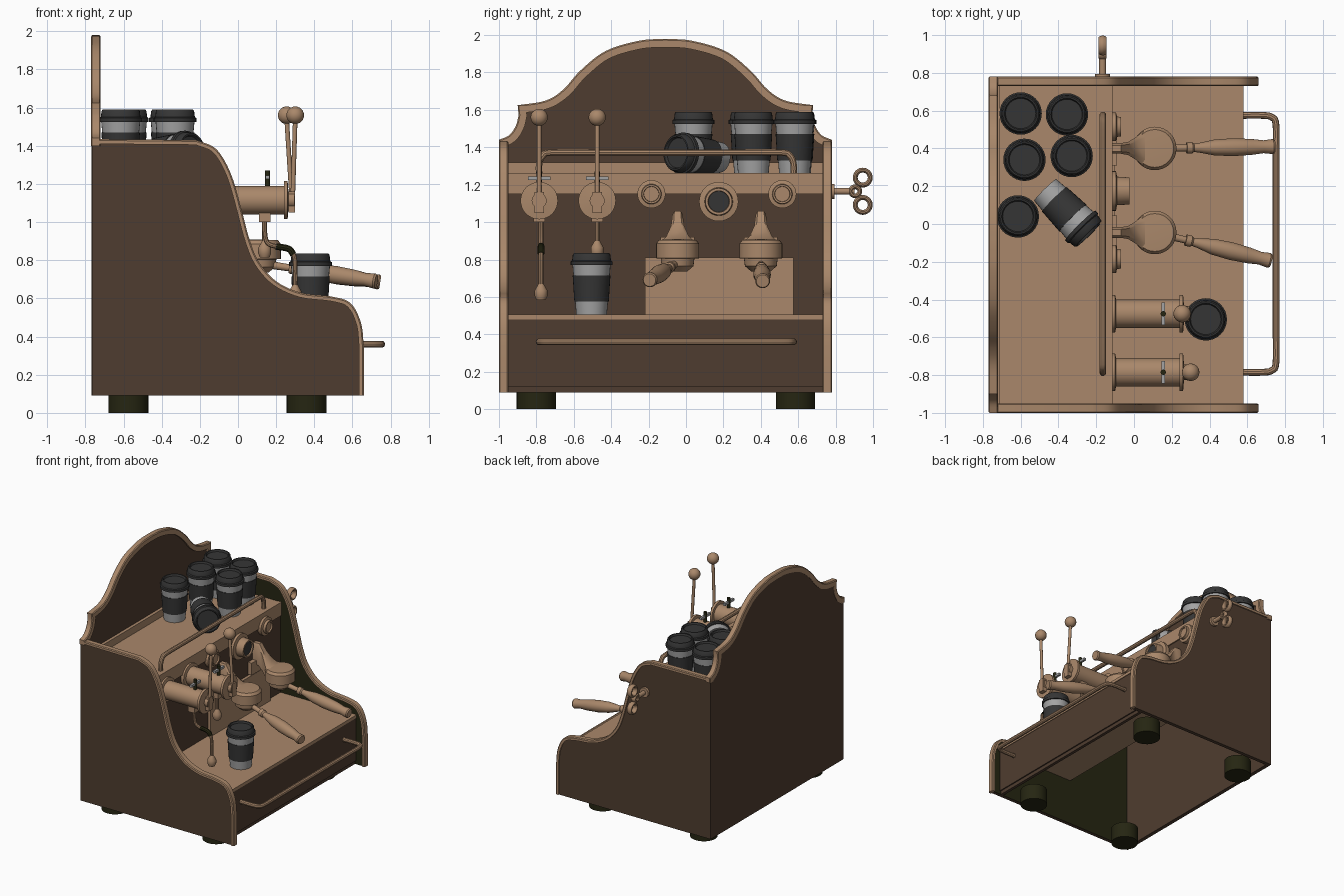
import bpy, bmesh, math
from mathutils import Vector, Matrix

if "Cube" in bpy.data.objects:
    bpy.data.objects.remove(bpy.data.objects["Cube"])

def mat(name, r, g, b):
    m = bpy.data.materials.new(name)
    m.diffuse_color = (r, g, b, 1)
    m.use_nodes = True
    m.node_tree.nodes["Principled BSDF"].inputs["Base Color"].default_value = m.diffuse_color
    return m

TAN = mat("tan_metal", .40, .245, .145)
BROWN = mat("dark_brown", .078, .046, .029)
OLIVE = mat("dark_olive", .019, .019, .006)
GREY = mat("cup_grey", .37, .37, .37)
BLACK = mat("cup_black", .036, .036, .036)
CY = -.11  # middle of the body along y

def finish(name, bm, mats):
    bmesh.ops.recalc_face_normals(bm, faces=bm.faces)
    me = bpy.data.meshes.new(name)
    bm.to_mesh(me)
    bm.free()
    for m in mats:
        me.materials.append(m)
    ob = bpy.data.objects.new(name, me)
    bpy.context.collection.objects.link(ob)
    return ob

def box(name, x, y, z, m):
    bm = bmesh.new()
    bmesh.ops.create_cube(bm, size=1)
    for v in bm.verts:
        v.co = [(a + b) / 2 + c * (b - a) for (a, b), c in zip((x, y, z), v.co)]
    return finish(name, bm, [m])

def smooth(pts, n=5):
    """Catmull-Rom curve through points"""
    p = [Vector(q) for q in pts]
    p = [2 * p[0] - p[1]] + p + [2 * p[-1] - p[-2]]
    out = []
    for i in range(1, len(p) - 2):
        a, b, c, d = p[i - 1:i + 3]
        for k in range(n):
            t = k / n
            out.append(.5 * (2 * b + (c - a) * t + (2 * a - 5 * b + 4 * c - d) * t * t
                             + (3 * b - a - 3 * c + d) * t ** 3))
    return out + [p[-2]]

def inset(pts, t):
    out = []
    for i, p in enumerate(pts):
        d = (pts[min(i + 1, len(pts) - 1)] - pts[max(i - 1, 0)]).normalized()
        out.append(p + t * Vector((-d.y, d.x)))
    return out

def place(p, axis, a):
    return (p[0], a, p[1]) if axis == 'y' else (a, p[0], p[1])

def slab(name, pts, axis, a, b, mats):
    bm = bmesh.new()
    f = bm.faces.new([bm.verts.new(place(p, axis, a)) for p in pts])
    r = bmesh.ops.extrude_face_region(bm, geom=[f])
    for v in r['geom']:
        if isinstance(v, bmesh.types.BMVert):
            v.co['xyz'.index(axis)] = b
    return finish(name, bm, mats)

def band(name, pts, t, axis, a, b):
    """Rounded trim strip following a profile"""
    bm = bmesh.new()
    e, m = .006, inset(pts, e := .007)
    i, s = inset(pts, t), (1 if b > a else -1)
    rings = [(pts, a + s * e), (pts, b - s * e), (m, b), (i, b), (i, a), (m, a)]
    vs = [[bm.verts.new(place(p, axis, w)) for p in ps] for ps, w in rings]
    for k in range(6):
        u, v = vs[k], vs[(k + 1) % 6]
        for j in range(len(pts) - 1):
            bm.faces.new((u[j], u[j + 1], v[j + 1], v[j]))
    for end in (0, -1):
        bm.faces.new([r[end] for r in vs])
    return finish(name, bm, [TAN])

def lathe(name, prof, at, direction, mats, idx=None, n=32):
    """Turn an (r, h) profile around a direction from a base point"""
    M = Matrix.Translation(at) @ Vector(direction).to_track_quat('Z', 'Y').to_matrix().to_4x4()
    bm = bmesh.new()
    rings = [[bm.verts.new(M @ Vector((r * math.cos(2 * math.pi * k / n), r * math.sin(2 * math.pi * k / n), h)))
              for k in range(n if r > 0 else 1)] for r, h in prof]
    for j, (u, v) in enumerate(zip(rings, rings[1:])):
        for k in range(n):
            q = [u[k % len(u)], u[(k + 1) % len(u)], v[(k + 1) % len(v)], v[k % len(v)]]
            f = bm.faces.new(list(dict.fromkeys(q)))
            f.material_index = idx[j] if idx else 0
    return finish(name, bm, mats)

def rod(name, a, b, r, m, n=24):
    d = Vector(b) - Vector(a)
    return lathe(name, [(0, 0), (r, 0), (r, d.length), (0, d.length)], a, d, [m], n=n)

def tube(name, pts, r, m, n=5):
    cu = bpy.data.curves.new(name, 'CURVE')
    cu.dimensions, cu.bevel_depth, cu.bevel_resolution, cu.use_fill_caps = '3D', r, 3, True
    sp = cu.splines.new('POLY')
    ps = smooth(pts, n)
    sp.points.add(len(ps) - 1)
    for q, p in zip(sp.points, ps):
        q.co = (*p, 1)
    cu.materials.append(m)
    ob = bpy.data.objects.new(name, cu)
    bpy.context.collection.objects.link(ob)

# side panels with trim
side = [Vector((.66, .09)), Vector((.66, .2))] + smooth(
    [(.66, .34), (.645, .47), (.59, .575), (.49, .61), (.33, .63), (.2, .69), (.11, .79), (.06, .91),
     (.02, 1.06), (-.025, 1.22), (-.075, 1.33), (-.13, 1.395), (-.22, 1.43)]) + [Vector((-.765, 1.435))]
for nm, s in (("left", -1), ("right", 1)):
    band(nm + "_side_trim", side, .025, 'y', CY + s * .84, CY + s * .89)
    ob = slab(nm + "_side_panel", inset(side, .018) + [Vector((-.765, .09))], 'y',
              CY + s * .85, CY + s * .88, [BROWN, OLIVE])
    for f in ob.data.polygons:
        f.material_index = int(f.normal.y * s < -.5)

# arched back board with trim
half = [Vector((.89, 1.40))] + smooth([(.89, 1.44), (.835, 1.465), (.80, 1.515), (.785, 1.57)], 4) + smooth(
    [(.79, 1.625), (.64, 1.65), (.545, 1.71), (.455, 1.81), (.32, 1.915), (.14, 1.97), (0, 1.98)])
arch = half + [Vector((-p.x, p.y)) for p in reversed(half[:-1])]
arch = [Vector((p.x + CY, p.y)) for p in arch]
band("back_board_trim", arch, .045, 'x', -.77, -.72)
slab("back_board", inset(arch, .03) + [Vector((CY - .86, .09)), Vector((CY + .86, .09))], 'x', -.767, -.735, [BROWN])

# body: shelf, fascia, front panel, tray, drawer
Y = (-.96, .74)
box("cup_shelf", (-.74, -.12), Y, (1.22, 1.26), TAN)
box("shelf_back_ledge", (-.74, -.71), Y, (1.26, 1.32), TAN)
box("top_fascia", (-.15, -.115), Y, (1.15, 1.262), TAN)
box("front_panel", (-.15, -.125), Y, (.49, 1.15), BROWN)
box("splash_plate", (-.13, -.1), (-.22, .575), (.5, .81), TAN)
box("drip_tray", (-.15, .58), Y, (.48, .505), TAN)
box("drawer_front", (.55, .575), Y, (.12, .48), BROWN)
box("drawer_sill", (.54, .565), Y, (.09, .12), BROWN)

# feet
for x in (-.575, .36):
    for y in (-.8, .585):
        rod("foot", (x, y, 0), (x, y, .13), .105, OLIVE, 32)

# drawer rail and cup rail
def rail(name, pts):
    tube(name, pts, .018, TAN, 4)
rail("drawer_rail", [(.57, -.785, .36), (.68, -.785, .36), (.73, -.775, .36), (.752, -.73, .36), (.752, -.5, .36),
                     (.752, .3, .36), (.752, .52, .36), (.73, .565, .36), (.68, .575, .36), (.57, .575, .36)])
rail("cup_rail", [(-.165, -.785, 1.25), (-.165, -.785, 1.31), (-.165, -.765, 1.355), (-.165, -.71, 1.372),
                  (-.165, -.4, 1.372), (-.165, .2, 1.372), (-.165, .5, 1.372), (-.165, .555, 1.355),
                  (-.165, .575, 1.31), (-.165, .575, 1.25)])

# takeaway cups
CUP = [(0, 0), (.082, 0), (.088, .07), (.092, .07), (.101, .21), (.097, .21), (.102, .265), (.112, .265),
       (.112, .285), (.104, .29), (.1, .322), (.094, .33), (.086, .33), (.08, .315), (0, .315)]
IDX = [0, 0, 1, 1, 1, 0] + [1] * 8
for x, y, z in ((-.6, .585, 1.26), (-.355, .58, 1.26), (-.58, .34, 1.26), (-.33, .36, 1.26),
                (-.615, .04, 1.26), (.38, -.505, .505)):
    lathe("cup", CUP, (x, y, z), (0, 0, 1), [GREY, BLACK], IDX)
lathe("fallen_cup", CUP, (-.47, .18, 1.345), (.7, -.71, .08), [GREY, BLACK], IDX)

# gauges
def dial(name, y, z, r, depth, face):
    lathe(name, [(0, 0), (r, 0), (r, .03), (r * .72, .035), (r * .68, depth), (r * .55, depth),
                 (r * .53, depth - .012), (0, depth - .012)], (-.125, y, z), (1, 0, 0), [TAN, face],
          [0] * 6 + [1])
dial("left_gauge", -.185, 1.15, .075, .055, TAN)
dial("main_gauge", .175, 1.11, .105, .1, BLACK)
dial("right_gauge", .515, 1.15, .075, .055, TAN)

# brew groups with filter handles
for y, end in ((-.045, (.725, -.195, .69)), (.4, (.745, .41, .685))):
    bm = bmesh.new()
    prev = None
    for x, w, lo, hi in ((-.125, .028, .9, 1.06), (-.07, .028, .88, 1.06), (-.03, .035, .85, 1.0),
                         (.01, .06, .83, .945), (.06, .1, .82, .905), (.11, .1, .82, .9)):
        q = [bm.verts.new((x, y + a * w * k, b)) for a, b, k in
             ((-1, lo, 1), (1, lo, 1), (1, hi - .02, 1), (.6, hi, 1), (-.6, hi, 1), (-1, hi - .02, 1))]
        if prev:
            for k in range(6):
                bm.faces.new((prev[k], prev[(k + 1) % 6], q[(k + 1) % 6], q[k]))
        else:
            bm.faces.new(q)
        prev = q
    bm.faces.new(prev)
    finish("group_arm", bm, [TAN])
    box("group_mount", (-.125, -.09), (y - .09, y + .09), (.82, .92), TAN)
    lathe("group_head", [(0, -.06), (.05, -.06), (.085, -.03), (.09, .01), (.115, .012), (.115, .09), (.1, .11),
                         (0, .115)], (.11, y, .795), (0, 0, 1), [TAN])
    a = Vector((.11, y, .785))
    d = Vector(end) - a
    L = d.length
    lathe("filter_handle", [(0, .08), (.02, .08), (.018, .17), (.03, .17), (.03, .2), (.022, .21), (.026, .24),
                            (.042, .32), (.047, .42), (.042, .52), (.034, L - .06), (.04, L - .01), (.034, L),
                            (0, L)], a, d, [TAN])

# lever valves with steam wands
for nm, y, ball in (("left", -.785, .3), ("right", -.475, .255)):
    lathe(nm + "_valve", [(0, 0), (.1, 0), (.1, .025), (.075, .03), (.075, .365), (.1, .365), (.1, .385),
                          (.04, .39), (.04, .42), (0, .42)], (-.125, y, 1.115), (1, 0, 0), [TAN])
    box(nm + "_lever_bracket", (.265, .3), (y - .025, y + .025), (1.05, 1.16), TAN)
    rod(nm + "_lever", (.285, y, 1.07), (ball, y, 1.54), .012, TAN)
    lathe(nm + "_lever_ball", [(.046 * math.sin(math.pi * k / 12) if 0 < k < 12 else 0,
                                -.046 * math.cos(math.pi * k / 12)) for k in range(13)],
          (ball, y, 1.56), (0, 0, 1), [TAN])
    box(nm + "_valve_block", (.11, .17), (y - .03, y + .03), (1.0, 1.07), TAN)
    rod(nm + "_tap_stem", (.155, y, 1.17), (.155, y, 1.27), .014, OLIVE)
    box(nm + "_tap_bar", (.145, .165), (y - .06, y + .06), (1.225, 1.245), GREY)
NOZ = [(0, 0), (.025, 0), (.034, .02), (.034, .05), (.014, .085), (0, .085)]
y = -.475
tube("short_wand", [(.14, y, 1.02), (.14, y, .95), (.14, y, .87)], .013, TAN)
lathe("short_wand_nozzle", NOZ, (.14, y, .815), (0, 0, 1), [TAN])
y = -.775
tube("long_wand", [(.14, y, 1.02), (.14, y, .95), (.155, y, .89), (.21, y, .87), (.265, y, .86), (.295, y, .82),
                   (.3, y, .74), (.3, y, .65)], .013, TAN)
tube("wand_grip", [(.2, y, .872), (.265, y, .86), (.29, y, .83)], .018, OLIVE)
lathe("long_wand_nozzle", NOZ, (.3, y, .585), (0, 0, 1), [TAN])

# wind-up key on the right side
rod("key_shaft", (-.166, .76, 1.165), (-.166, .9, 1.165), .018, TAN)
rod("key_collar", (-.166, .775, 1.165), (-.166, .795, 1.165), .04, TAN)
for yy, zz, r in ((.905, 1.165, .024), (.945, 1.238, .04), (.945, 1.092, .04)):
    lathe("key_loop", [(r + .013 * math.cos(a), .022 * math.sin(a)) for a in
                       [2 * math.pi * k / 10 for k in range(11)]], (-.166, yy, zz), (1, 0, 0), [TAN], n=24)

# finish: rods to mesh, smooth shading with sharp edges
bpy.ops.object.select_all(action='SELECT')
bpy.context.view_layer.objects.active = bpy.data.objects["cup_rail"]
bpy.ops.object.convert(target='MESH')
bpy.ops.object.shade_smooth_by_angle(angle=math.radians(35))
